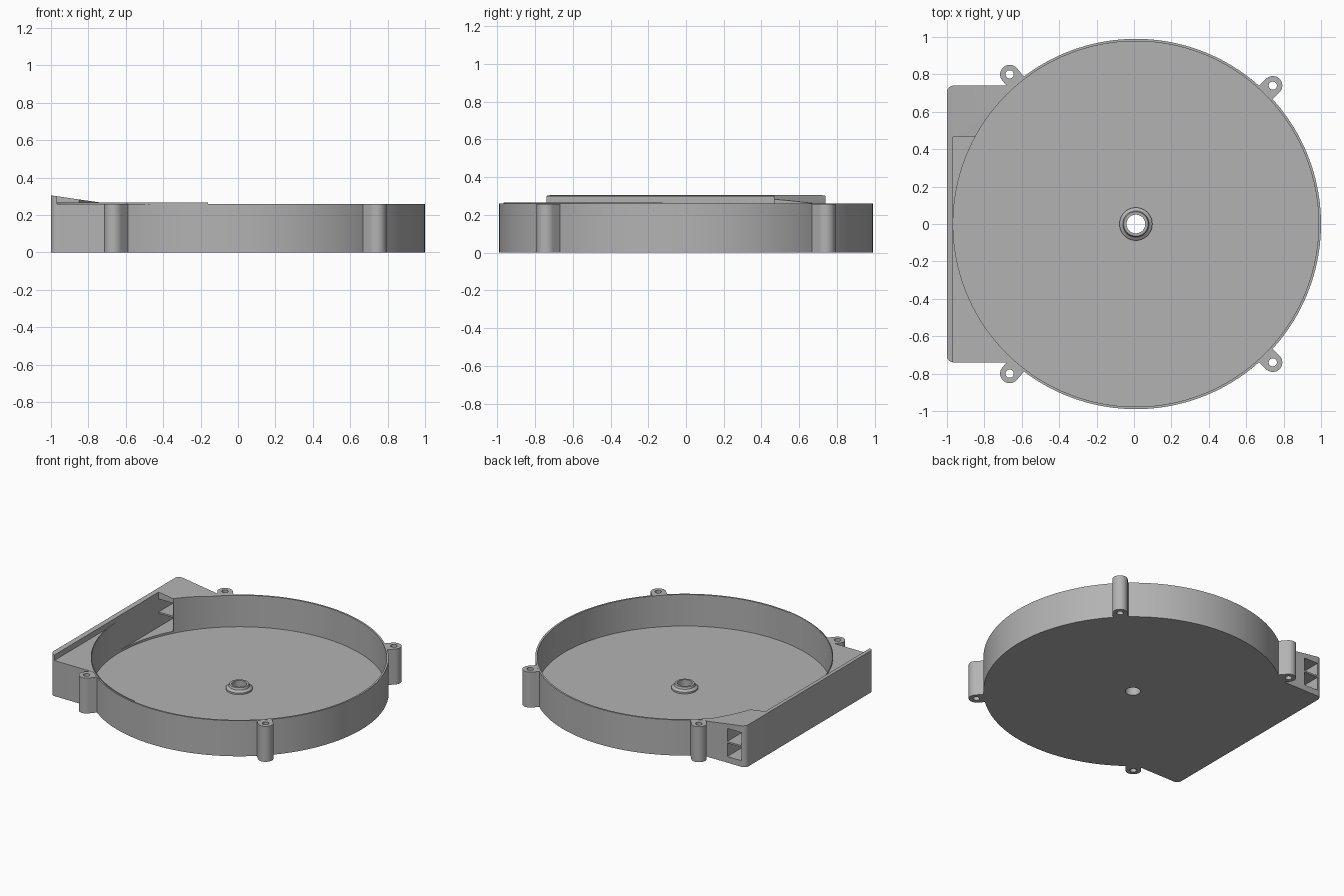
import bpy
import bmesh
from math import sin, cos, pi, radians, atan2, hypot

if "Cube" in bpy.data.objects:
    bpy.data.objects.remove(bpy.data.objects["Cube"], do_unlink=True)

CX = 0.01          # centre of the round chamber
R_OUT, R_IN = 0.99, 0.977
RIM, FLOOR, SHELF = 0.26, 0.03, 0.045
WALL_X = -0.967    # inner face of the straight outer wall

grey = bpy.data.materials.new("plain grey")
grey.use_nodes = True
grey.diffuse_color = (0.45, 0.45, 0.45, 1)
grey.node_tree.nodes["Principled BSDF"].inputs["Base Color"].default_value = (0.45, 0.45, 0.45, 1)


def finish(name, bm):
    bmesh.ops.recalc_face_normals(bm, faces=bm.faces)
    mesh = bpy.data.meshes.new(name)
    bm.to_mesh(mesh)
    bm.free()
    mesh.materials.append(grey)
    obj = bpy.data.objects.new(name, mesh)
    bpy.context.collection.objects.link(obj)
    return obj


def prism(name, outline, z0, z1):
    """Extrude an xy outline from z0 up to z1."""
    bm = bmesh.new()
    face = bm.faces.new([bm.verts.new((x, y, z0)) for x, y in outline])
    top = bmesh.ops.extrude_face_region(bm, geom=[face])["geom"]
    verts = [v for v in top if isinstance(v, bmesh.types.BMVert)]
    bmesh.ops.translate(bm, verts=verts, vec=(0, 0, z1 - z0))
    return finish(name, bm)


def arc(r, a0, a1, n, cx=CX, cy=0.0):
    return [(cx + r * cos(a0 + (a1 - a0) * i / n), cy + r * sin(a0 + (a1 - a0) * i / n))
            for i in range(n + 1)]


def disc(name, r, z0, z1, n=160, cx=CX, cy=0.0):
    return prism(name, arc(r, 0, 2 * pi, n, cx, cy)[:-1], z0, z1)


def box(name, x0, x1, y0, y1, z0, z1):
    return prism(name, [(x0, y0), (x1, y0), (x1, y1), (x0, y1)], z0, z1)


def combine(obj, tool, operation="DIFFERENCE"):
    """Apply a boolean and throw the helper away."""
    mod = obj.modifiers.new("cut", "BOOLEAN")
    mod.object, mod.operation, mod.solver = tool, operation, "EXACT"
    graph = bpy.context.evaluated_depsgraph_get()
    mesh = bpy.data.meshes.new_from_object(obj.evaluated_get(graph))
    obj.modifiers.clear()
    obj.data = mesh
    bpy.data.objects.remove(tool, do_unlink=True)


def smooth(obj):
    bpy.ops.object.select_all(action="DESELECT")
    obj.select_set(True)
    bpy.context.view_layer.objects.active = obj
    bpy.ops.object.shade_smooth_by_angle(angle=radians(30))


# Side block with a sloping top and rounded outer corners
bm = bmesh.new()
profile = [(-1, 0), (-0.5, 0), (-0.5, RIM), (-0.69, RIM), (-1, 0.305)]
face = bm.faces.new([bm.verts.new((x, -0.74, z)) for x, z in profile])
moved = bmesh.ops.extrude_face_region(bm, geom=[face])["geom"]
bmesh.ops.translate(bm, verts=[v for v in moved if isinstance(v, bmesh.types.BMVert)], vec=(0, 1.48, 0))
corners = [e for e in bm.edges
           if all(v.co.x < -0.99 for v in e.verts) and e.verts[0].co.y * e.verts[1].co.y > 0]
bmesh.ops.bevel(bm, geom=corners, offset=0.035, segments=6, profile=0.5, affect="EDGES")
housing = finish("housing", bm)
combine(housing, box("front_clearance", WALL_X, 0, -1, 0.465, RIM, 0.5))

# Round chamber, open along the straight wall towards the outlet
combine(housing, disc("chamber_wall", R_OUT, 0, RIM), "UNION")
combine(housing, disc("chamber_cavity", R_IN, FLOOR, 0.6))
combine(housing, box("channel", WALL_X, -0.8, 0, 0.465, SHELF, 0.6))

# Outlet duct split by a thin shelf
for z0, z1 in ((SHELF, 0.143), (0.155, 0.25)):
    combine(housing, box("duct", WALL_X, -0.852, 0.4, 0.9, z0, z1))
combine(housing, disc("shaft_bore", 0.05, -0.1, 0.2, 48))
smooth(housing)

# Thin raised lip on part of the rim
a0, a1 = pi, radians(260)
lip = prism("rim_lip", arc(R_IN, a0, a1, 50) + arc(R_IN + 0.006, a1, a0, 50), RIM - 0.01, RIM + 0.006)
smooth(lip)

# Hollow shaft hub, turned from a profile
hub_profile = [(0.05, 0.02), (0.05, 0.07), (0.065, 0.07), (0.07, 0.055), (0.088, 0.042), (0.088, 0.02)]
bm = bmesh.new()
verts = [bm.verts.new((CX + r, 0, z)) for r, z in hub_profile]
edges = [bm.edges.new((verts[i], verts[i - 1])) for i in range(len(verts))]
bmesh.ops.spin(bm, geom=verts + edges, cent=(CX, 0, 0), axis=(0, 0, 1), angle=2 * pi, steps=48)
bmesh.ops.remove_doubles(bm, verts=bm.verts, dist=0.0005)
smooth(finish("shaft_hub", bm))

# Screw bosses joined to the chamber wall by a short web
for side, bx, by in (("right", -0.665, 0.8), ("left", 0.742, 0.74)):
    for end, sy in (("back", 1), ("front", -1)):
        y = by * sy
        out = atan2(y, bx - CX)
        reach = hypot(bx - CX, y) - 0.982
        outline = arc(0.051, out - pi / 2, out + pi / 2, 20, bx, y)
        ux, uy = cos(out) * reach, sin(out) * reach
        outline += [(outline[-1][0] - ux, outline[-1][1] - uy), (outline[0][0] - ux, outline[0][1] - uy)]
        boss = prism(f"{end}_{side}_screw_boss", outline, 0, RIM - 0.001)
        combine(boss, disc("screw_hole", 0.022, -0.1, 0.5, 24, bx, y))
        smooth(boss)
